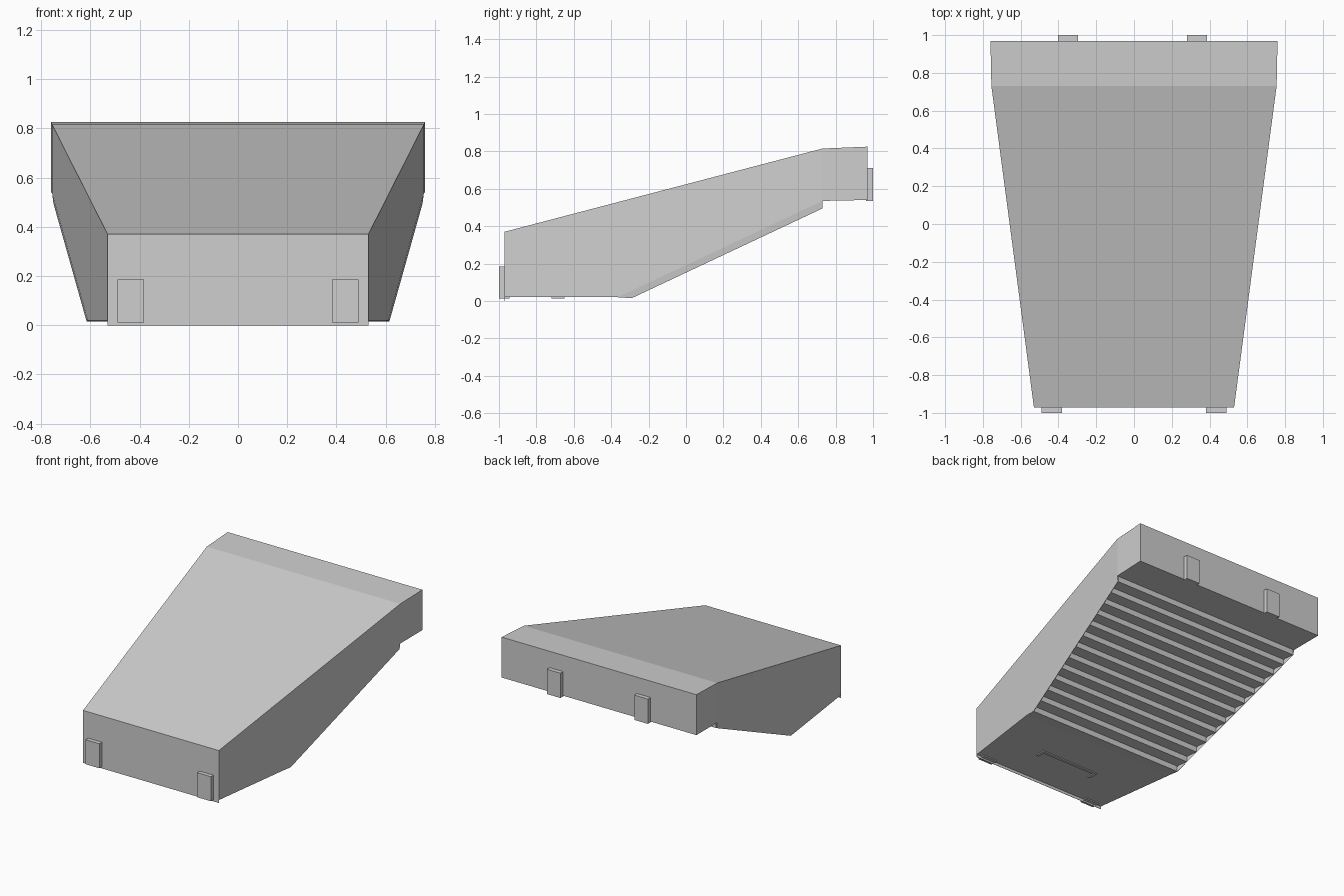
import bpy

cube = bpy.data.objects.get("Cube")
if cube:
    bpy.data.objects.remove(cube, do_unlink=True)

grey = bpy.data.materials.new("light_grey")
grey.use_nodes = True
COLOR = (0.62, 0.62, 0.62, 1)
grey.diffuse_color = COLOR
grey.node_tree.nodes["Principled BSDF"].inputs["Base Color"].default_value = COLOR

FRONT, KINK, BACK = -0.97, 0.73, 0.97
RAMP_Y, RAMP_Z = -0.29, 0.015
FLOOR = 0.02
RISERS, RISE = 13, 0.04
RUN = (KINK - RAMP_Y) / (RISERS - 1)


def half_width(y):
    if y > KINK:
        return 0.755 + 0.005 * (y - KINK) / (BACK - KINK)
    return 0.53 + 0.225 * (y - FRONT) / (KINK - FRONT)


def add_mesh(name, verts, faces):
    mesh = bpy.data.meshes.new(name)
    mesh.from_pydata(verts, [], faces)
    mesh.materials.append(grey)
    obj = bpy.data.objects.new(name, mesh)
    bpy.context.collection.objects.link(obj)
    return obj


def tapered_prism(name, profile, inset=0.0):
    """Clockwise (y, z) profile spanning the tapered width."""
    n = len(profile)
    verts = [(s * (half_width(y) - inset), y, z) for s in (-1, 1) for y, z in profile]
    sides = [(i, i + n, (i + 1) % n + n, (i + 1) % n) for i in range(n)]
    caps = [tuple(range(n)), tuple(reversed(range(n, 2 * n)))]
    # Flip so that every face points outward
    return add_mesh(name, verts, [f[::-1] for f in sides + caps])


def box(name, x0, x1, y0, y1, z0, z1):
    verts = [(x, y, z) for x in (x0, x1) for y in (y0, y1) for z in (z0, z1)]
    faces = [(0, 1, 3, 2), (4, 6, 7, 5), (0, 4, 5, 1),
             (2, 3, 7, 6), (0, 2, 6, 4), (1, 5, 7, 3)]
    return add_mesh(name, verts, faces)


# Main wedge and rear block
top_z = RAMP_Z + RISERS * RISE
skirt_y = RAMP_Y - (RAMP_Z + RISE - FLOOR) * RUN / RISE
tapered_prism("main_body", [(FRONT, FLOOR), (FRONT, 0.37), (KINK, 0.815),
                            (KINK, top_z), (skirt_y, FLOOR)][::-1][::-1])
tapered_prism("rear_block", [(KINK, top_z), (KINK, 0.815), (BACK, 0.825), (BACK, 0.54)])

# Stepped underside
steps = [(KINK, top_z)]
for i in reversed(range(RISERS)):
    y, z = RAMP_Y + i * RUN, RAMP_Z + i * RISE
    steps += [(y, z), (y - RUN if i else skirt_y, z if i else FLOOR)]
tapered_prism("underside_steps", steps, 0.008)

# Thin skirts closing the ends of the steps
outline = [(skirt_y, FLOOR, 0), (RAMP_Y, RAMP_Z, 0.005),
           (KINK, top_z - RISE, 0.005), (KINK, top_z, 0)]
skirt = add_mesh("side_skirts", [(half_width(y) - i, y, z) for y, z, i in outline],
                 [(0, 1, 2, 3)])
thick = skirt.modifiers.new("thickness", 'SOLIDIFY')
thick.thickness = 0.002
thick.offset = -1
skirt.modifiers.new("both_sides", 'MIRROR')

# Front panel reaching the ground
w = half_width(FRONT)
box("front_panel", -w, w, FRONT - 0.001, FRONT + 0.001, 0, 0.37)

# Clips with small feet, front and back
for side, x in (("right", -0.435), ("left", 0.435)):
    box("front_clip_" + side, x - 0.054, x + 0.054, -1, FRONT, 0.012, 0.185)
    box("front_clip_foot_" + side, x - 0.054, x + 0.054, FRONT, -0.945, 0.012, FLOOR)
for side, x in (("right", -0.35), ("left", 0.333)):
    box("back_clip_" + side, x - 0.053, x + 0.053, BACK, 1, 0.535, 0.71)
    box("back_clip_foot_" + side, x - 0.053, x + 0.053, 0.963, BACK, 0.535, 0.545)

# Shallow catch under the floor
box("floor_catch_bar", -0.23, 0.23, -0.67, -0.65, 0.013, FLOOR)
for side, x in (("right", -0.22), ("left", 0.22)):
    box("floor_catch_end_" + side, x - 0.01, x + 0.01, -0.72, -0.67, 0.013, FLOOR)
